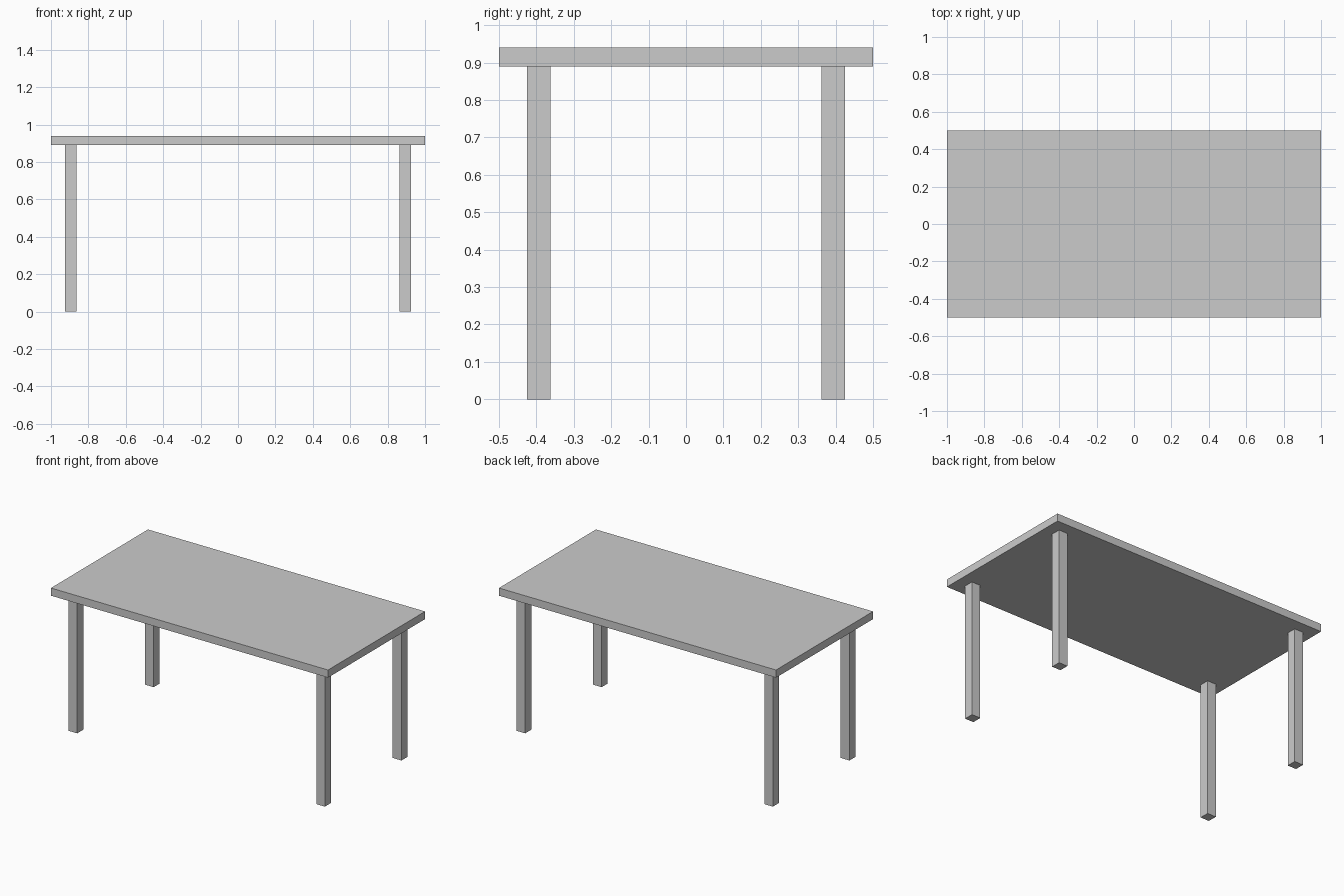
import bpy

if "Cube" in bpy.data.objects:
    bpy.data.objects.remove(bpy.data.objects["Cube"])

grey = bpy.data.materials.new("light grey")
grey.diffuse_color = (0.6, 0.6, 0.6, 1.0)
grey.use_nodes = True
grey.node_tree.nodes["Principled BSDF"].inputs["Base Color"].default_value = grey.diffuse_color

TOP_Z, TOP_T = 0.94, 0.05      # table top height and thickness
LEG_W = 0.0625                 # square leg width
LEG_X, LEG_Y = 0.894, 0.394    # leg centres
LEG_H = TOP_Z - TOP_T


def box(name, size, centre):
    bpy.ops.mesh.primitive_cube_add(size=1, location=centre)
    ob = bpy.context.object
    ob.name = name
    ob.scale = size
    bpy.ops.object.transform_apply(location=False, rotation=False, scale=True)
    ob.data.materials.append(grey)
    return ob


# Flat rectangular top
box("table_top", (2.0, 1.0, TOP_T), (0, 0, TOP_Z - TOP_T / 2))

# Four square legs
for sx, side in ((-1, "left"), (1, "right")):
    for sy, end in ((-1, "front"), (1, "back")):
        box(f"{end}_{side}_leg", (LEG_W, LEG_W, LEG_H),
            (sx * LEG_X, sy * LEG_Y, LEG_H / 2))
